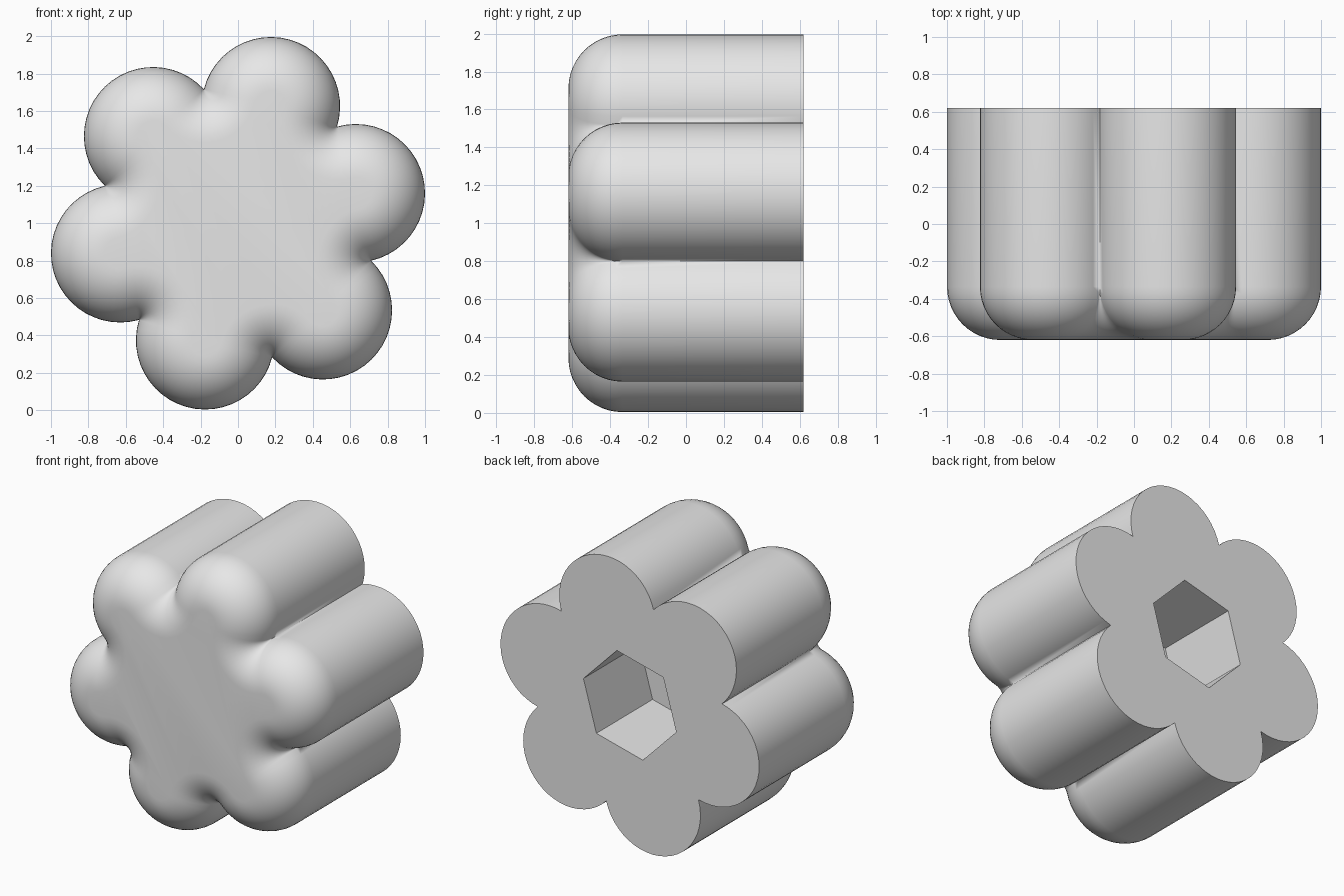
import bpy, bmesh
from math import sin, cos, pi, radians, atan2, sqrt
from mathutils import Vector

old = bpy.data.objects.get("Cube")
if old:
    bpy.data.objects.remove(old, do_unlink=True)

LOBES = 6
TILT = radians(14.3)       # angle of the first lobe
SPREAD = 0.65              # lobe centre distance from the axis
LOBE_R = 0.37
FILLET = 0.285             # rounding of the front rim
HALF = 0.62                # half depth along y
SOCKET_R, SOCKET_DEPTH = 0.37, 0.62
ARC, VALLEY, STEPS = 24, 12, 12

# Where neighbouring lobes meet
step = 2 * pi / LOBES
cusp_r = SPREAD * cos(step / 2) + sqrt(LOBE_R**2 - (SPREAD * sin(step / 2))**2)
reach = atan2(cusp_r * sin(step / 2), cusp_r * cos(step / 2) - SPREAD)


def polar(r, a):
    return Vector((r * cos(a), r * sin(a)))


def outline(inset):
    """Lobed outline moved inwards, rounded around each valley."""
    pts = []
    for k in range(LOBES):
        a = TILT + k * step
        for i in range(ARC + 1):
            pts.append(polar(SPREAD, a) + polar(LOBE_R - inset, a + reach * (2 * i / ARC - 1)))
        start, end = a + reach + pi, a + step + pi - reach
        for i in range(1, VALLEY):
            pts.append(polar(cusp_r, a + step / 2) + polar(inset, start + (end - start) * i / VALLEY))
    return pts


def ring(bm, pts, y):
    return [bm.verts.new((p.x, y, p.y + 1)) for p in pts]


def bridge(bm, a, b):
    for i in range(len(a)):
        j = (i + 1) % len(a)
        bm.faces.new((a[i], a[j], b[j], b[i]))


bm = bmesh.new()

# Rounded front rim and straight sides
rings = []
for s in range(STEPS, -1, -1):
    t = pi / 2 * s / STEPS
    rings.append(ring(bm, outline(FILLET * (1 - cos(t))), -HALF + FILLET * (1 - sin(t))))
rings.append(ring(bm, outline(0), HALF))
bm.faces.new(rings[0])
for a, b in zip(rings, rings[1:]):
    bridge(bm, a, b)
bmesh.ops.remove_doubles(bm, verts=bm.verts[:], dist=1e-5)

# Hexagonal socket in the back
hexagon = [polar(SOCKET_R, TILT + k * step) for k in range(LOBES)]
mouth = ring(bm, hexagon, HALF)
floor = ring(bm, hexagon, HALF - SOCKET_DEPTH)
bridge(bm, mouth, floor)
bm.faces.new(floor)

# Flat back around the socket
rim = [e for e in bm.edges if e.is_boundary]
bmesh.ops.triangle_fill(bm, use_beauty=True, use_dissolve=False, edges=rim)
bmesh.ops.recalc_face_normals(bm, faces=bm.faces[:])

mesh = bpy.data.meshes.new("lobed_knob")
bm.to_mesh(mesh)
bm.free()
knob = bpy.data.objects.new("lobed_knob", mesh)
bpy.context.collection.objects.link(knob)

# Plain grey finish
grey = bpy.data.materials.new("light_grey")
grey.use_nodes = True
colour = (0.8, 0.8, 0.8, 1)
grey.diffuse_color = colour
grey.node_tree.nodes["Principled BSDF"].inputs["Base Color"].default_value = colour
mesh.materials.append(grey)

bpy.ops.object.select_all(action="DESELECT")
knob.select_set(True)
bpy.context.view_layer.objects.active = knob
bpy.ops.object.shade_smooth_by_angle(angle=radians(30))
